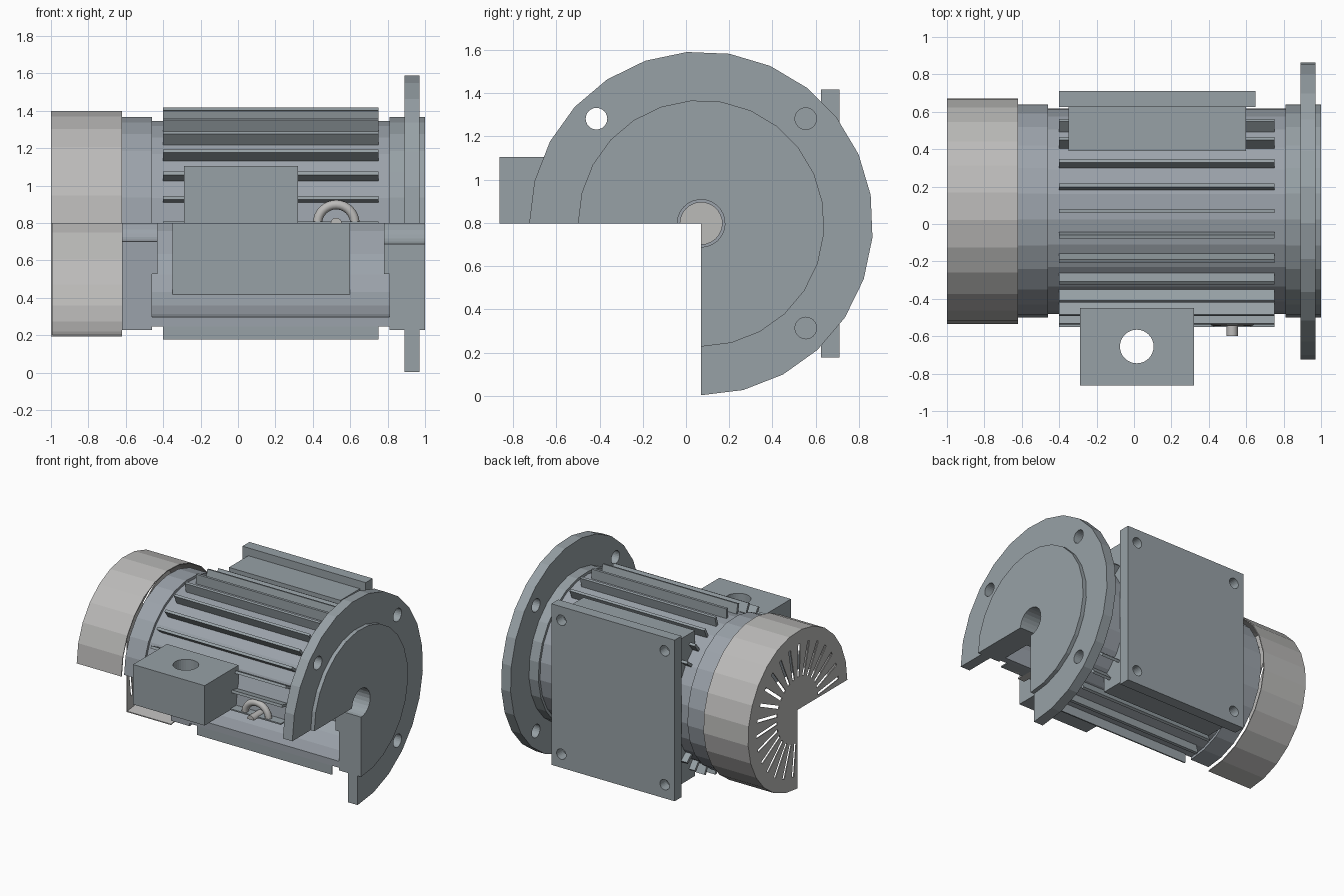
import bpy, bmesh, math
from mathutils import Matrix, Vector

if "Cube" in bpy.data.objects:
    bpy.data.objects.remove(bpy.data.objects["Cube"])

CY, CZ = 0.07, 0.798          # motor axis runs along x through here
A0, A1, SEG = -90, 180, 19    # three-quarter sweep (front lower quarter cut away)


def material(name, rgb):
    m = bpy.data.materials.new(name)
    m.diffuse_color = (*rgb, 1)
    m.use_nodes = True
    m.node_tree.nodes["Principled BSDF"].inputs["Base Color"].default_value = m.diffuse_color
    return m


CAST = material("cast_grey", (.31, .355, .38))
SHELL = material("shell_grey", (.33, .365, .405))
STEEL = material("steel_grey", (.50, .495, .485))


def finish(name, bm, mat=None):
    bmesh.ops.remove_doubles(bm, verts=bm.verts, dist=1e-5)
    bmesh.ops.recalc_face_normals(bm, faces=bm.faces)
    me = bpy.data.meshes.new(name)
    bm.to_mesh(me)
    bm.free()
    if mat:
        me.materials.append(mat)
    ob = bpy.data.objects.new(name, me)
    bpy.context.collection.objects.link(ob)
    return ob


def add_box(bm, x, y, z, mat=Matrix()):
    size = Matrix.Diagonal((x[1] - x[0], y[1] - y[0], z[1] - z[0], 1))
    mid = Matrix.Translation((sum(x) / 2, sum(y) / 2, sum(z) / 2))
    bmesh.ops.create_cube(bm, size=1, matrix=mat @ mid @ size)


def box(name, x, y, z):
    bm = bmesh.new()
    add_box(bm, x, y, z)
    return finish(name, bm, CAST)


def add_cyl(bm, r, length, loc, axis, seg=24):
    rot = Vector((0, 0, 1)).rotation_difference(Vector(axis)).to_matrix().to_4x4()
    bmesh.ops.create_cone(bm, cap_ends=True, segments=seg, radius1=r, radius2=r,
                          depth=length, matrix=Matrix.Translation(loc) @ rot)


def sweep(name, loops, mat):
    """Skin a list of closed rings and cap both ends."""
    bm = bmesh.new()
    rings = [[bm.verts.new(p) for p in ring] for ring in loops]
    n = len(rings[0])
    for a, b in zip(rings, rings[1:]):
        for i in range(n):
            j = (i + 1) % n
            if (a[i].co - b[i].co).length + (a[j].co - b[j].co).length > 1e-6:
                bm.faces.new((a[i], a[j], b[j], b[i]))
    bm.faces.new(rings[0])
    bm.faces.new(rings[-1])
    return finish(name, bm, mat)


def lathe(name, profile, mat):
    """Revolve a closed (x, radius) outline about the motor axis."""
    loops = []
    for k in range(SEG + 1):
        a = math.radians(A0 + (A1 - A0) * k / SEG)
        loops.append([(x, CY + r * math.cos(a), CZ + r * math.sin(a)) for x, r in profile])
    return sweep(name, loops, mat)


def cut(ob, bm):
    cutter = finish("cutter", bm)
    cutter.hide_render = True
    mod = ob.modifiers.new("cut", 'BOOLEAN')
    mod.operation, mod.solver, mod.object = 'DIFFERENCE', 'EXACT', cutter
    bpy.context.view_layer.objects.active = ob
    bpy.ops.object.modifier_apply(modifier=mod.name)
    bpy.data.objects.remove(cutter)


def radial(deg):
    """Local frame whose z axis points outward from the motor axis."""
    return Matrix.Translation((0, CY, CZ)) @ Matrix.Rotation(math.radians(deg - 90), 4, 'X')


# Stator housing tube
lathe("housing_shell", [(-.46, .5), (-.46, .55), (.81, .55), (.81, .5)], SHELL)

# Cooling fins: 28 to a full circle, none behind the mounting plate, halved on the cut planes
bm = bmesh.new()
for k in range(22):
    angle = A0 + k * 360 / 28
    if abs(angle) < 30:
        continue
    if k == 0:
        add_box(bm, (-.4, .75), (CY, CY + .01), (CZ - .62, CZ - .53))
    elif k == 21:
        add_box(bm, (-.4, .75), (CY - .62, CY - .53), (CZ, CZ + .01))
    else:
        add_box(bm, (-.4, .75), (-.01, .01), (.53, .62), radial(angle))
finish("cooling_fins", bm, CAST)

# Rear bearing shield
lathe("rear_shield", [(-.62, .097), (-.62, .57), (-.46, .57), (-.46, .27), (-.43, .27), (-.43, .097)], SHELL)

# Front bearing shield with mounting flange and spigot
flange = lathe("front_flange", [(.78, .11), (.78, .27), (.81, .27), (.81, .57), (.89, .57), (.89, .795),
                                (.97, .795), (.97, .57), (1, .57), (1, .11)], CAST)
bm = bmesh.new()
for sy, sz in ((1, 1), (1, -1), (-1, 1)):
    add_cyl(bm, .05, .3, (.93, CY + sy * .484, CZ + sz * .484), (1, 0, 0))
cut(flange, bm)

# Sheet fan cover with radial air slots
cover = lathe("fan_cover", [(-1, 0), (-1, .604), (-.62, .604), (-.62, .597), (-.993, .597), (-.993, 0)], STEEL)
bm = bmesh.new()
for k in range(20):
    add_box(bm, (-1.05, -.95), (-.012, .012), (.25, .5), radial(A0 + 6.75 + 13.5 * k))
cut(cover, bm)

# Mounting pad and drilled base plate on the back
box("mounting_pad", (-.35, .6), (.39, .63), (CZ - .56, CZ + .56))
plate = box("mounting_plate", (-.4, .65), (.625, .71), (CZ - .62, CZ + .62))
bm = bmesh.new()
for x in (-.315, .565):
    for z in (-.515, .515):
        add_cyl(bm, .04, .3, (x, .7, CZ + z), (0, 1, 0))
cut(plate, bm)

# Terminal box with cable hole
tbox = box("terminal_box", (-.29, .32), (-.863, -.45), (CZ, 1.105))
bm = bmesh.new()
add_cyl(bm, .09, 1, (.015, -.655, 1), (0, 0, 1), 32)
cut(tbox, bm)

# Lifting eye: half ring and half stud
loops = []
for k in range(17):
    a = math.pi * k / 16
    ring = []
    for i in range(12):
        t = math.tau * i / 12
        r = .1 + .025 * math.cos(t)
        ring.append((.525 + r * math.cos(a), -.52 + .025 * math.sin(t), CZ + r * math.sin(a)))
    loops.append(ring)
eye = sweep("lifting_eye", loops, STEEL)
stud = sweep("lifting_stud", [[(.525 + .03 * math.cos(math.pi * i / 10), y,
                                CZ + .03 * math.sin(math.pi * i / 10)) for i in range(11)]
                              for y in (-.6, -.47)], STEEL)
for ob in (eye, stud):
    bpy.ops.object.select_all(action='DESELECT')
    ob.select_set(True)
    bpy.context.view_layer.objects.active = ob
    bpy.ops.object.shade_smooth_by_angle(angle=math.radians(40))
